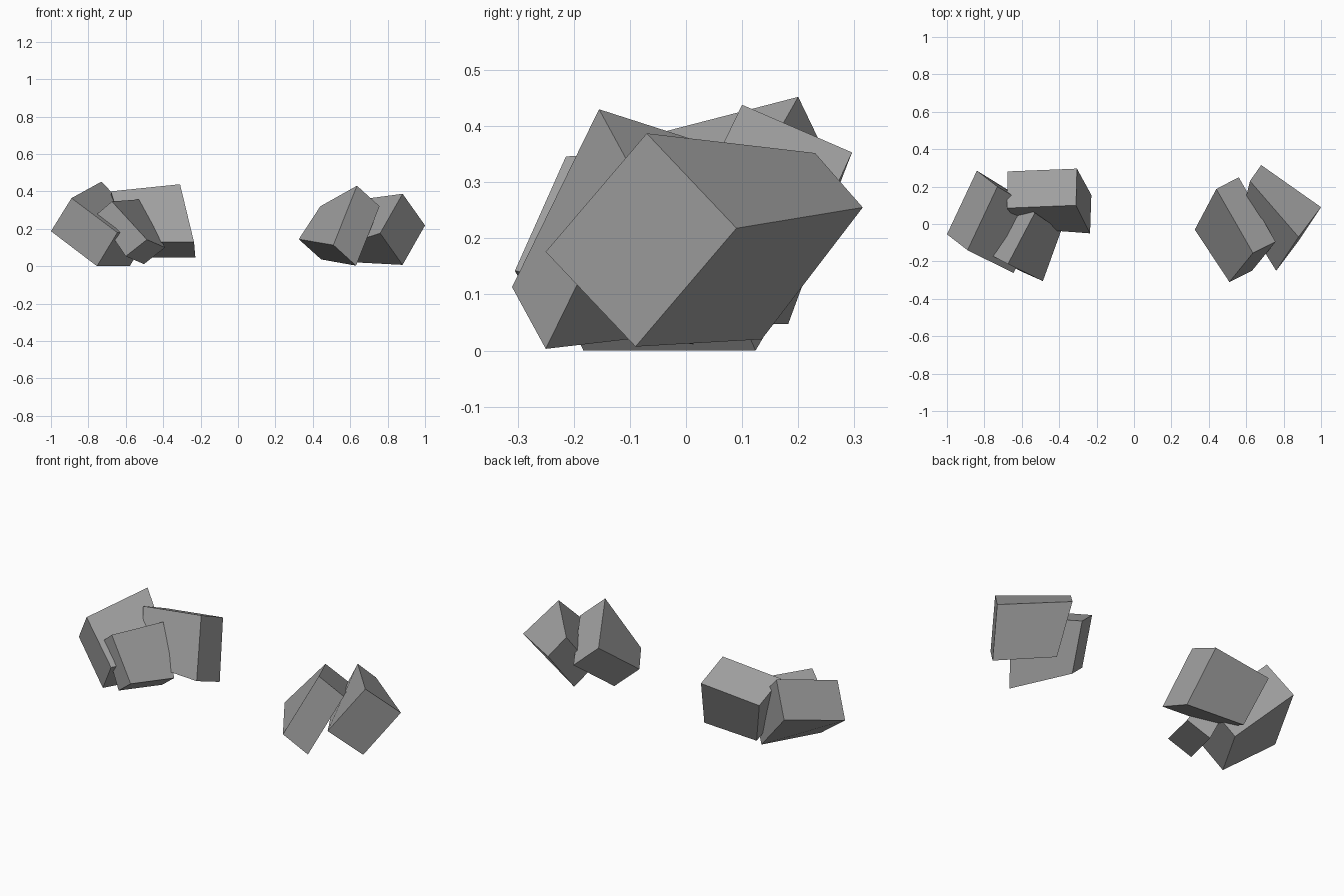
import bpy
import bmesh
from mathutils import Vector

default_cube = bpy.data.objects.get("Cube")
if default_cube:
    bpy.data.objects.remove(default_cube, do_unlink=True)

# One plain stone colour
stone = bpy.data.materials.new("stone_grey")
stone.use_nodes = True
stone_colour = (0.35, 0.35, 0.35, 1)
stone.diffuse_color = stone_colour
stone.node_tree.nodes["Principled BSDF"].inputs["Base Color"].default_value = stone_colour


def parallelogram(bm, side, corner, other_side):
    """Complete a four-sided end from three neighbouring corners."""
    a, b, c = Vector(side), Vector(corner), Vector(other_side)
    return [bm.verts.new(point) for point in (a, b, c, a + c - b)]


def stone_block(name, near_end, far_end):
    """Build a tapered block between two four-sided ends."""
    mesh = bpy.data.meshes.new(name)
    bm = bmesh.new()
    near = parallelogram(bm, *near_end)
    far = parallelogram(bm, *far_end)
    bm.faces.new(near)
    bm.faces.new(far)
    for i in range(len(near)):
        bm.faces.new((near[i - 1], near[i], far[i], far[i - 1]))
    bmesh.ops.recalc_face_normals(bm, faces=bm.faces[:])
    bm.to_mesh(mesh)
    bm.free()
    mesh.materials.append(stone)
    block = bpy.data.objects.new(name, mesh)
    bpy.context.scene.collection.objects.link(block)
    return block


# Pair of leaning blocks on the left
stone_block("left_outer_block",
            ((.88, -.07, .387), (1, .09, .218), (.88, -.09, .007)),
            ((.62, .23, .352), (.68, .315, .255), (.635, .135, .02)))
stone_block("left_inner_block",
            ((.51, -.31, .113), (.636, -.155, .43), (.757, -.095, .32)),
            ((.325, -.03, .144), (.44, .187, .32), (.56, .25, .212)))

# Cluster of three blocks on the right
stone_block("right_outer_block",
            ((-.73, .2, .452), (-.89, -.14, .364), (-1, -.055, .187)),
            ((-.47, .045, .18), (-.645, -.262, .18), (-.754, -.183, 0)))
stone_block("right_back_block",
            ((-.305, .296, .353), (-.31, .1, .438), (-.68, .085, .4)),
            ((-.228, .155, .047), (-.235, -.05, .128), (-.595, -.023, .128)))
stone_block("right_front_block",
            ((-.39, -.037, .1), (-.487, -.305, .142), (-.6, -.255, .053)),
            ((-.53, .06, .357), (-.674, -.214, .346), (-.754, -.172, .278)))
